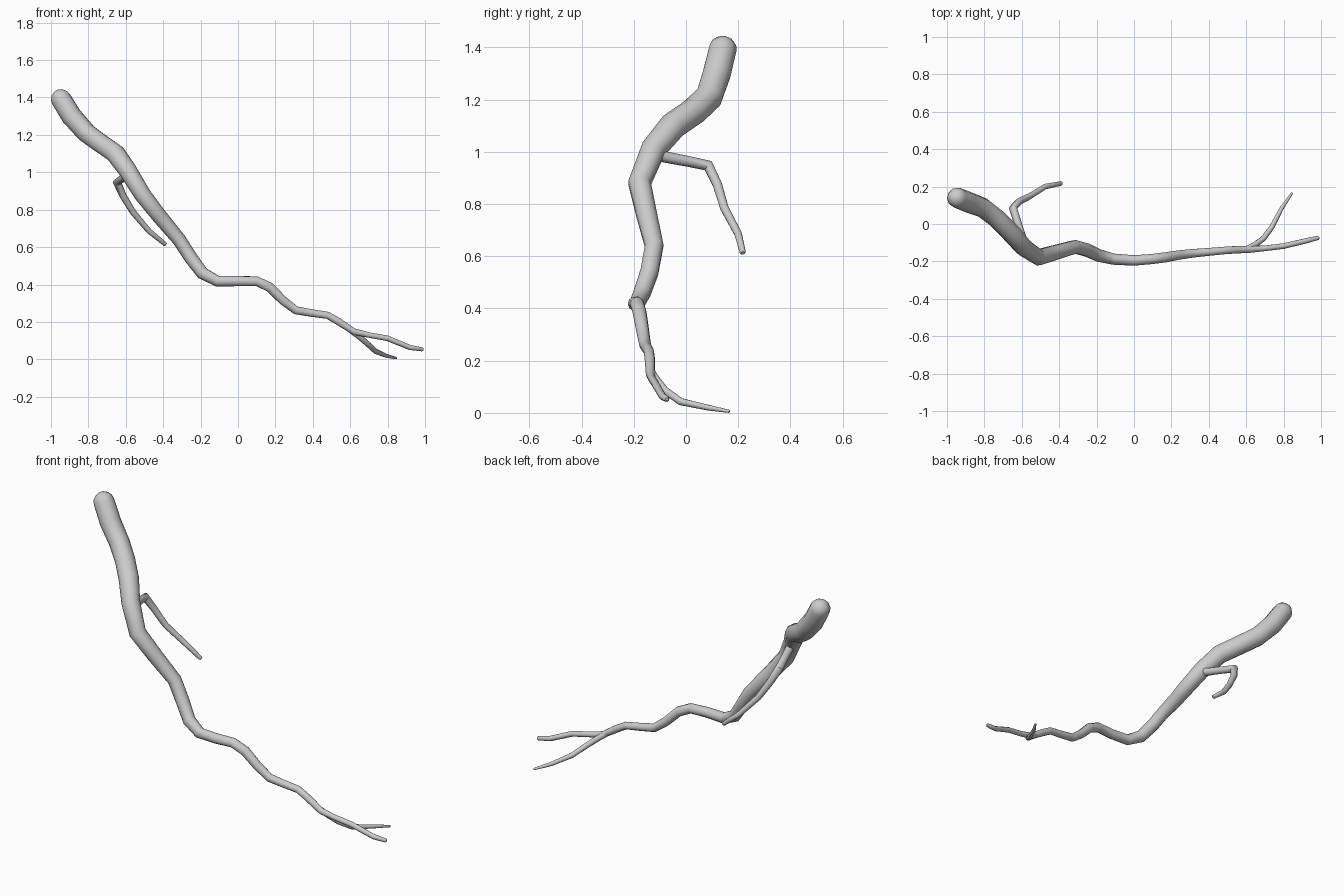
import bpy, bmesh, math
from mathutils import Vector

SIDES = 10


def limb(name, pts, round_start=False):
    """Tapered tube through (x, y, z, radius) points, with a domed or flat start."""
    path = [(Vector(p[:3]), p[3]) for p in pts]
    n = len(path)
    tangents = []
    for i in range(n):
        a = path[max(i - 1, 0)][0]
        b = path[i][0]
        c = path[min(i + 1, n - 1)][0]
        t = Vector()
        if i > 0:
            t += (b - a).normalized()
        if i < n - 1:
            t += (c - b).normalized()
        tangents.append(t.normalized())

    # Rings as (centre, radius, tangent); the dome is a few extra shrinking rings
    rings = []
    if round_start:
        c, r = path[0]
        for ang in (75, 50, 25):
            a = math.radians(ang)
            rings.append((c - tangents[0] * r * math.sin(a), r * math.cos(a), tangents[0]))
    rings += [(c, r, t) for (c, r), t in zip(path, tangents)]
    c, r = path[-1]
    rings.append((c + tangents[-1] * r * 0.5, r * 0.6, tangents[-1]))

    bm = bmesh.new()
    side = rings[0][2].orthogonal().normalized()
    loops = []
    for c, r, t in rings:
        side = (side - t * side.dot(t)).normalized()
        up = t.cross(side)
        loops.append([bm.verts.new(c + r * (side * math.cos(k * math.tau / SIDES)
                                            + up * math.sin(k * math.tau / SIDES)))
                      for k in range(SIDES)])
    for lo, hi in zip(loops, loops[1:]):
        for k in range(SIDES):
            j = (k + 1) % SIDES
            bm.faces.new((lo[k], lo[j], hi[j], hi[k]))
    bm.faces.new(loops[0][::-1])
    bm.faces.new(loops[-1])
    mesh = bpy.data.meshes.new(name)
    bm.to_mesh(mesh)
    bm.free()
    obj = bpy.data.objects.new(name, mesh)
    bpy.context.collection.objects.link(obj)
    bpy.ops.object.select_all(action='DESELECT')
    obj.select_set(True)
    bpy.context.view_layer.objects.active = obj
    bpy.ops.object.shade_smooth_by_angle(angle=math.radians(40))
    return obj


# Main stem, thick rounded end to thin tip
limb("main_stem", [
    (-0.945, 0.14, 1.39, 0.055), (-0.89, 0.118, 1.30, 0.056),
    (-0.81, 0.088, 1.21, 0.054), (-0.735, 0.03, 1.155, 0.053),
    (-0.655, -0.05, 1.10, 0.053), (-0.59, -0.125, 1.01, 0.049),
    (-0.51, -0.178, 0.88, 0.045), (-0.42, -0.152, 0.765, 0.041),
    (-0.315, -0.122, 0.64, 0.037), (-0.25, -0.14, 0.54, 0.036),
    (-0.19, -0.168, 0.46, 0.034), (-0.11, -0.188, 0.418, 0.030),
    (0.0, -0.195, 0.418, 0.028), (0.10, -0.187, 0.418, 0.027),
    (0.17, -0.178, 0.385, 0.027), (0.24, -0.166, 0.315, 0.025),
    (0.31, -0.157, 0.262, 0.023), (0.39, -0.15, 0.248, 0.021),
    (0.48, -0.142, 0.235, 0.020), (0.54, -0.138, 0.20, 0.020),
    (0.62, -0.136, 0.148, 0.018), (0.70, -0.13, 0.13, 0.015),
    (0.80, -0.118, 0.112, 0.015), (0.92, -0.09, 0.063, 0.014),
    (0.985, -0.074, 0.053, 0.011)], round_start=True)

# Hooked side branch near the thick end
limb("side_branch", [
    (-0.575, -0.13, 1.0, 0.022), (-0.595, -0.08, 0.98, 0.022),
    (-0.62, 0.0, 0.965, 0.021), (-0.647, 0.085, 0.947, 0.022),
    (-0.615, 0.12, 0.875, 0.019), (-0.56, 0.147, 0.785, 0.017),
    (-0.475, 0.20, 0.685, 0.015), (-0.39, 0.217, 0.616, 0.012)])

# Fork at the thin end
limb("tip_fork", [
    (0.59, -0.138, 0.165, 0.016), (0.64, -0.115, 0.128, 0.016),
    (0.69, -0.08, 0.085, 0.015), (0.735, -0.02, 0.043, 0.014),
    (0.79, 0.085, 0.02, 0.011), (0.845, 0.165, 0.006, 0.006)])
